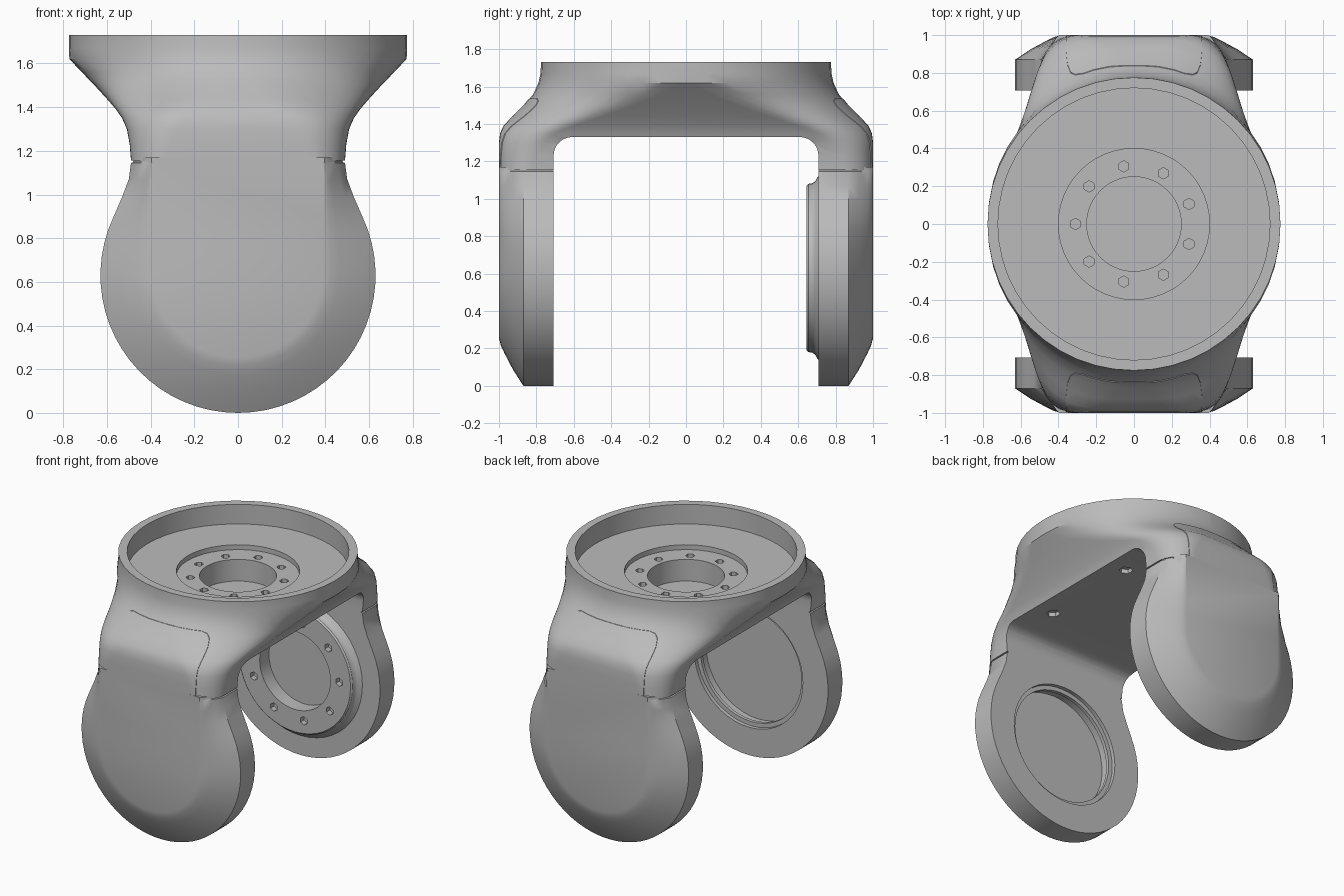
import bpy, bmesh
from math import sin, cos, pi, radians
from mathutils import Matrix, Vector

if "Cube" in bpy.data.objects:
    bpy.data.objects.remove(bpy.data.objects["Cube"])

grey = bpy.data.materials.new("satin_grey")
grey.use_nodes = True
COLOUR = (0.5, 0.5, 0.5, 1)
grey.diffuse_color = COLOUR
grey.node_tree.nodes["Principled BSDF"].inputs["Base Color"].default_value = COLOUR

DISC_Z, DISC_R = 0.63, 0.63
UNDER_Z, INNER_Y = 1.33, 0.708


def finish(name, bm):
    bmesh.ops.recalc_face_normals(bm, faces=bm.faces)
    mesh = bpy.data.meshes.new(name)
    bm.to_mesh(mesh)
    bm.free()
    mesh.materials.append(grey)
    obj = bpy.data.objects.new(name, mesh)
    bpy.context.collection.objects.link(obj)
    return obj


def activate(obj):
    bpy.ops.object.select_all(action='DESELECT')
    obj.select_set(True)
    bpy.context.view_layer.objects.active = obj


def smooth(obj, angle=32):
    activate(obj)
    bpy.ops.object.shade_smooth_by_angle(angle=radians(angle))


def boolean(obj, cutter, operation='DIFFERENCE'):
    mod = obj.modifiers.new("cut", 'BOOLEAN')
    mod.object, mod.operation, mod.solver = cutter, operation, 'EXACT'
    activate(obj)
    bpy.ops.object.modifier_apply(modifier=mod.name)
    bpy.data.objects.remove(cutter)


def loft(name, rings):
    """Bridge equal-length closed rings and cap both ends."""
    bm = bmesh.new()
    rows = [[bm.verts.new(p) for p in ring] for ring in rings]
    n = len(rows[0])
    for a, b in zip(rows, rows[1:]):
        for i in range(n):
            j = (i + 1) % n
            bm.faces.new((a[i], a[j], b[j], b[i]))
    bm.faces.new(rows[0])
    bm.faces.new(rows[-1])
    return finish(name, bm)


def lathe(name, profile, segments=48, matrix=Matrix()):
    """Solid of revolution from (radius, height) steps, capped at both ends."""
    rings = [[matrix @ Vector((r * cos(2 * pi * i / segments), r * sin(2 * pi * i / segments), h))
              for i in range(segments)] for r, h in profile]
    return loft(name, rings)


def holes(name, spots, radius, depth, matrix=Matrix()):
    bm = bmesh.new()
    for x, y, z in spots:
        bmesh.ops.create_cone(bm, cap_ends=True, segments=6, radius1=radius, radius2=radius,
                              depth=depth, matrix=matrix @ Matrix.Translation((x, y, z)))
    return finish(name, bm)


def bolt_circle(r, z, start):
    angles = [start + 2 * pi * k / 9 for k in range(9)]
    return [(r * cos(a), r * sin(a), z) for a in angles]


def facing(side):
    """Local z becomes the outward direction of one arm, centred on its disc."""
    return Matrix.Translation((0, 0, DISC_Z)) @ Matrix.Rotation(-side * pi / 2, 4, 'X')


# Yoke sections: height, half width, half length, corner radius
SECTIONS = [(1.73, 0.775, 0.775, 0.770), (1.67, 0.775, 0.778, 0.770), (1.62, 0.772, 0.789, 0.762),
            (1.56, 0.715, 0.816, 0.690), (1.50, 0.657, 0.865, 0.590), (1.44, 0.602, 0.925, 0.480),
            (1.39, 0.559, 0.972, 0.370), (1.35, 0.531, 0.990, 0.290), (1.30, 0.509, 0.996, 0.230),
            (1.23, 0.496, 0.996, 0.190), (1.155, 0.490, 0.996, 0.170)]


def yoke_solid(name, grow=0.0):
    rings = []
    for z, hx, hy, r in SECTIONS:
        ring = []
        for quarter, (sx, sy) in enumerate(((1, 1), (-1, 1), (-1, -1), (1, -1))):
            for i in range(13):
                a = pi / 2 * (quarter + i / 12)
                ring.append((sx * (hx - r) + (r + grow) * cos(a),
                             sy * (hy - r) + (r + grow) * sin(a), z))
        rings.append(ring)
    return loft(name, rings)


yoke = yoke_solid("yoke")

# Opening between the legs, with rounded upper corners
arch = [(INNER_Y, 1.0)]
for i in range(9):
    a = pi / 2 * i / 8
    arch.append((INNER_Y - 0.1 + 0.1 * cos(a), UNDER_Z - 0.1 + 0.1 * sin(a)))
arch += [(-y, z) for y, z in reversed(arch)]
boolean(yoke, loft("arch_cutter", [[(x, y, z) for y, z in arch] for x in (-1, 1)]))

# Cup, bolt ring and screw holes
boolean(yoke, lathe("cup_cutter", [(0.72, 1.9), (0.72, 1.59), (0.40, 1.59), (0.40, 1.555),
                                   (0.25, 1.555), (0.25, 1.40)]))
boolean(yoke, holes("bolt_cutter", bolt_circle(0.31, 1.55, pi), 0.03, 0.08))
boolean(yoke, holes("under_cutter", [(x, y, UNDER_Z) for x in (-0.38, 0.38) for y in (-0.37, 0.37)],
                    0.045, 0.06))
smooth(yoke)


# Arms: disc with a neck, its outer edge sloping in to a flat face
def arm_outlines():
    neck = [(0.478, 1.17), (0.480, 1.148), (0.49, 1.145), (0.50, 1.07), (0.53, 0.99)]
    outer, inner = list(neck), [(0.40, z) for _, z in neck]
    for i in range(21):
        a = radians(25 - 115 * i / 20)
        outer.append((DISC_R * cos(a), DISC_Z + DISC_R * sin(a)))
        inner.append((0.40, DISC_Z + DISC_R * sin(a)) if a > 0
                     else (0.40 * cos(a), DISC_Z + 0.39 * sin(a)))

    def mirrored(half):
        return half + [(-x, z) for x, z in reversed(half[:-1])]
    return mirrored(outer), mirrored(inner)


def make_arm(name, side):
    outer, inner = arm_outlines()
    rings = []
    for y, t in ((INNER_Y, 0), (0.87, 0), (0.925, 0.36), (0.97, 0.72), (0.99, 0.9), (1.0, 1.06)):
        rings.append([(a[0] + (b[0] - a[0]) * t, side * y, a[1] + (b[1] - a[1]) * t)
                      for a, b in zip(outer, inner)])
    return loft(name, rings)


front_arm = make_arm("front_arm", -1)
boolean(front_arm, lathe("bore_cutter", [(0.43, 0.6), (0.43, 0.735), (0.40, 0.735), (0.40, 0.76),
                                         (0.415, 0.76), (0.415, 0.82)], matrix=facing(-1)))
back_arm = make_arm("back_arm", 1)
boolean(back_arm, lathe("recess_cutter", [(0.28, 0.6), (0.28, 0.75)], matrix=facing(1)))
for arm in (front_arm, back_arm):
    smooth(arm)

# Bolted flange on the inside of the back arm
flange = lathe("bearing_flange", [(0.50, 0.72), (0.485, 0.702), (0.465, 0.692), (0.453, 0.675),
                                  (0.45, 0.655), (0.44, 0.645)], matrix=facing(1))
boolean(flange, lathe("flange_bore", [(0.28, 0.5), (0.28, 0.9)], matrix=facing(1)))
boolean(flange, holes("flange_bolts", bolt_circle(0.35, 0.645, pi / 2 - 0.2), 0.03, 0.08,
                      matrix=facing(1)))
smooth(flange)

# Cover tabs: a thin raised skin over each shoulder, rounded at the top
for label, side in (("front", -1), ("back", 1)):
    half = [(0.36, 1.1), (0.36, 1.40), (0.352, 1.46), (0.335, 1.50), (0.31, 1.525), (0.27, 1.535)]
    tab = half + [(-x, z) for x, z in reversed(half)]
    cover = yoke_solid(label + "_cover_tab", 0.004)
    boolean(cover, loft("tab_prism", [[(x, side * y, z) for x, z in tab] for y in (0.75, 1.1)]),
            'INTERSECT')
    smooth(cover)
